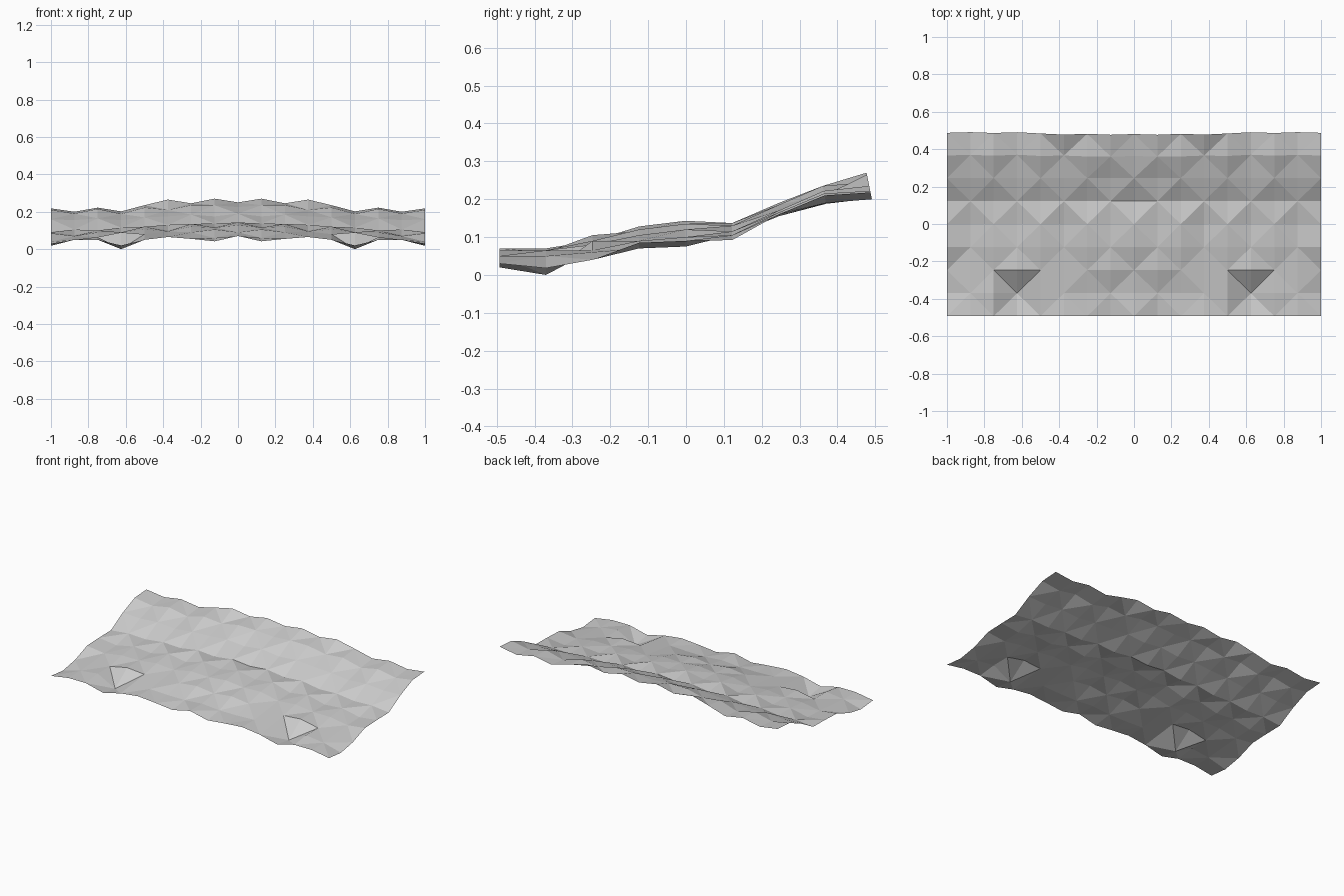
import bpy

# Ground heights in hundredths: front row to back row, left edge to centre line
ROWS = [
    [3.0, 5.0, 5.0, 2.0, 5.0, 6.5, 5.5, 4.2, 7.0],
    [1.8, 5.0, 6.5, 0.0, 6.5, 6.5, 6.0, 6.0, 7.0],
    [4.0, 6.0, 6.5, 9.0, 8.0, 8.0, 9.0, 10.5, 9.0],
    [8.5, 7.0, 9.0, 9.0, 10.5, 9.5, 12.0, 11.5, 12.8],
    [9.0, 7.5, 10.0, 9.0, 12.0, 10.0, 13.5, 12.0, 14.3],
    [9.2, 10.5, 10.0, 11.5, 11.0, 13.0, 12.0, 13.7, 12.5],
    [16.0, 15.5, 16.5, 15.5, 17.0, 17.5, 18.5, 17.5, 19.0],
    [21.0, 19.0, 21.5, 18.8, 22.2, 21.0, 23.5, 23.5, 22.5],
    [21.8, 20.0, 22.2, 20.2, 23.5, 26.5, 24.5, 27.0, 25.0],
]
STEP = 0.125
NX = 17

# Mirrored height grid; the raised back rows lean slightly forward
verts = []
for j, row in enumerate(ROWS):
    for i in range(NX):
        z = row[min(i, NX - 1 - i)] / 100
        lean = 0.2 * (z - 0.2) if j >= 7 else 0
        verts.append((-1 + i * STEP, -0.493 + j * 0.123 - lean, z))

# Each cell is split so that the diagonals form diamonds
faces = []
for j in range(len(ROWS) - 1):
    for i in range(NX - 1):
        a = j * NX + i
        b, c, d = a + 1, a + NX + 1, a + NX
        if (i + j) % 2 == 0:
            faces += [(a, b, c), (a, c, d)]
        else:
            faces += [(a, b, d), (b, c, d)]

mesh = bpy.data.meshes.new("rough_ground")
mesh.from_pydata(verts, [], faces)
mesh.update()
ground = bpy.data.objects.new("rough_ground", mesh)
bpy.context.collection.objects.link(ground)
